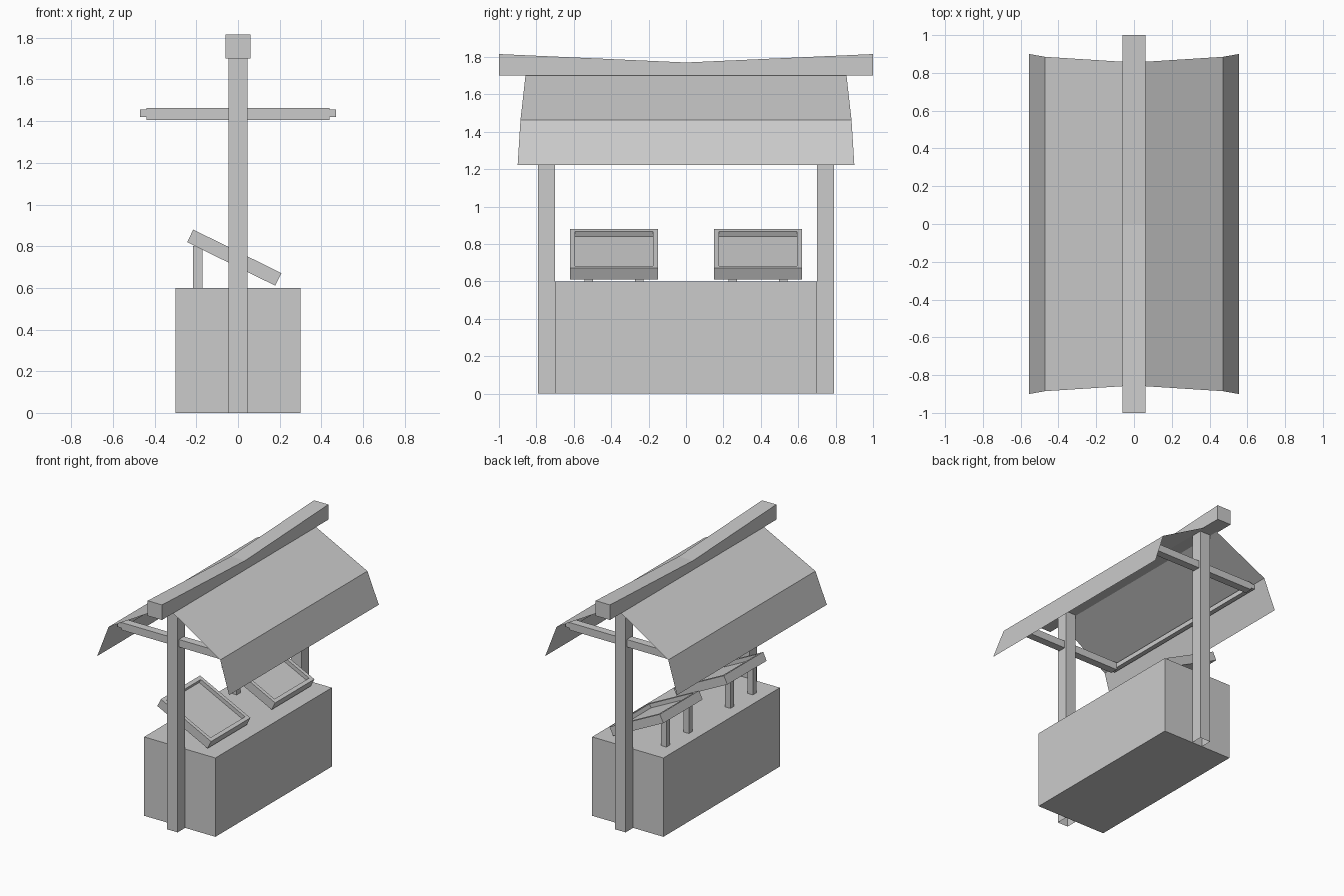
import bpy, bmesh, math
from mathutils import Matrix, Vector

if "Cube" in bpy.data.objects:
    bpy.data.objects.remove(bpy.data.objects["Cube"])


def finish(name, bm):
    bmesh.ops.recalc_face_normals(bm, faces=bm.faces[:])
    me = bpy.data.meshes.new(name)
    bm.to_mesh(me)
    bm.free()
    ob = bpy.data.objects.new(name, me)
    bpy.context.collection.objects.link(ob)
    return ob


def box_bm(x, y, z):
    """Box spanning the (min, max) pairs."""
    bm = bmesh.new()
    bmesh.ops.create_cube(bm, size=1)
    for v in bm.verts:
        v.co = Vector([r[0] if c < 0 else r[1] for c, r in zip(v.co, (x, y, z))])
    return bm


def box(name, x, y, z):
    return finish(name, box_bm(x, y, z))


def tray(name, y):
    # square tray with a sunken floor, tilted toward +x
    s = 0.236
    bm = box_bm((-s, s), (-s, s), (-0.067, 0))
    top = max(bm.faces, key=lambda f: f.calc_center_median().z)
    bmesh.ops.inset_region(bm, faces=[top], thickness=0.04)
    ext = bmesh.ops.extrude_discrete_faces(bm, faces=[top])
    bmesh.ops.translate(bm, verts=ext["faces"][0].verts[:], vec=(0, 0, -0.03))
    place = Matrix.Translation((-0.003, y, 0.775)) @ Matrix.Rotation(math.radians(26.3), 4, "Y")
    bmesh.ops.transform(bm, matrix=place, verts=bm.verts[:])
    return finish(name, bm)


# Counter
box("counter", (-0.3, 0.3), (-0.7, 0.7), (0, 0.6))

for side, s in (("front", -1), ("back", 1)):
    # Post with open foot
    c = 0.745 * s
    bm = box_bm((-0.045, 0.045), (c - 0.045, c + 0.045), (0, 1.71))
    foot = min(bm.faces, key=lambda f: f.calc_center_median().z)
    bmesh.ops.delete(bm, geom=[foot], context="FACES_ONLY")
    finish(side + "_post", bm)
    # Cross bar
    box(side + "_cross_bar", (-0.44, 0.44), (c - 0.03, c + 0.03), (1.405, 1.462))
    # Display tray on two legs
    tc = 0.385 * s
    tray(side + "_tray", tc)
    for i, d in enumerate((-0.135, 0.135)):
        box(f"{side}_tray_leg_{i + 1}", (-0.215, -0.17),
            (tc + d - 0.023, tc + d + 0.023), (0.6, 0.80))

# Side rails under the canopy
for side, s in (("left", -1), ("right", 1)):
    c = 0.453 * s
    box(side + "_rail", (c - 0.018, c + 0.018), (-0.775, 0.775), (1.42, 1.456))

# Ridge beam, top sagging in the middle
bm = box_bm((-0.06, 0.06), (-1, 1), (1.7, 1.815))
long_edges = [e for e in bm.edges if abs(e.verts[0].co.y - e.verts[1].co.y) > 1]
bmesh.ops.subdivide_edges(bm, edges=long_edges, cuts=1)
for v in bm.verts:
    if abs(v.co.y) < 0.01 and v.co.z > 1.75:
        v.co.z = 1.77
finish("ridge_beam", bm)

# Cloth canopy: x, z and half length along its profile
half = [(0.47, 1.462, 0.885), (0.555, 1.223, 0.9)]
profile = [(-x, z, l) for x, z, l in reversed(half)] + [(0, 1.728, 0.855)] + half
bm = bmesh.new()
rows = [[bm.verts.new((x, s * l, z)) for s in (-1, 1)] for x, z, l in profile]
for a, b in zip(rows, rows[1:]):
    bm.faces.new((a[0], b[0], b[1], a[1]))
finish("canopy", bm)
